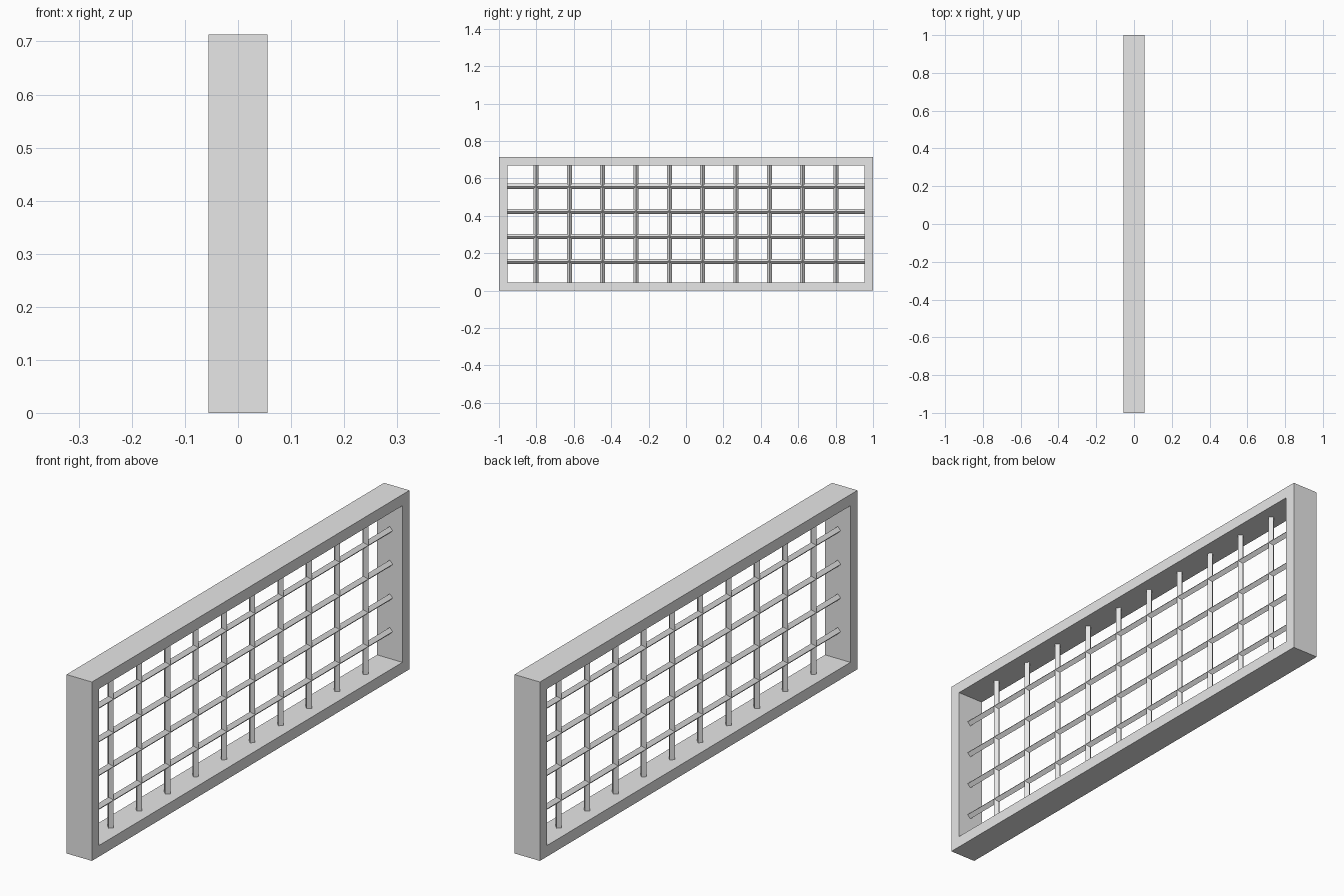
import bpy, bmesh, math
from mathutils import Matrix

if "Cube" in bpy.data.objects:
    bpy.data.objects.remove(bpy.data.objects["Cube"])

HX, HY, H = 0.056, 1.0, 0.713   # half depth, half length, height
T = 0.0445                      # frame thickness
R = 0.0134                      # bar radius (diamond section)
MZ = H / 2

grey = bpy.data.materials.new("light grey")
grey.diffuse_color = (0.8, 0.8, 0.8, 1)
grey.use_nodes = True
grey.node_tree.nodes["Principled BSDF"].inputs["Base Color"].default_value = grey.diffuse_color


def finish(bm, name):
    bmesh.ops.recalc_face_normals(bm, faces=bm.faces)
    me = bpy.data.meshes.new(name)
    bm.to_mesh(me)
    bm.free()
    me.materials.append(grey)
    ob = bpy.data.objects.new(name, me)
    bpy.context.collection.objects.link(ob)
    return ob


# Rectangular frame: outer and inner rings on both sides
bm = bmesh.new()
corners = [(-1, -1), (1, -1), (1, 1), (-1, 1)]
rings = []
for x, inset in ((-HX, 0), (HX, 0), (HX, T), (-HX, T)):
    rings.append([bm.verts.new((x, sy * (HY - inset), MZ + sz * (MZ - inset)))
                  for sy, sz in corners])
for k in range(4):
    a, b = rings[k], rings[(k + 1) % 4]
    for i in range(4):
        j = (i + 1) % 4
        bm.faces.new((a[i], a[j], b[j], b[i]))
finish(bm, "window_frame")


# Four-sided bars with a corner facing outward
def bar(name, y, z, length, horizontal):
    bm = bmesh.new()
    m = Matrix.Translation((0, y, z))
    if horizontal:
        m = m @ Matrix.Rotation(math.pi / 2, 4, 'X')
    vs = [[bm.verts.new(m @ Matrix.Rotation(i * math.pi / 2, 4, 'Z')
                        @ Matrix.Translation((R, 0, s * length / 2)).translation)
           for i in range(4)] for s in (-1, 1)]
    for i in range(4):
        j = (i + 1) % 4
        bm.faces.new((vs[0][i], vs[0][j], vs[1][j], vs[1][i]))
    bm.faces.new(vs[0])
    bm.faces.new(vs[1])
    finish(bm, name)


for i in range(10):
    bar(f"vertical_bar_{i + 1}", (i - 4.5) * 0.1782, MZ, H - 2 * T + 0.002, False)
for i in range(4):
    bar(f"horizontal_bar_{i + 1}", 0, MZ + (i - 1.5) * 0.1342, 2 * (HY - T) + 0.002, True)
